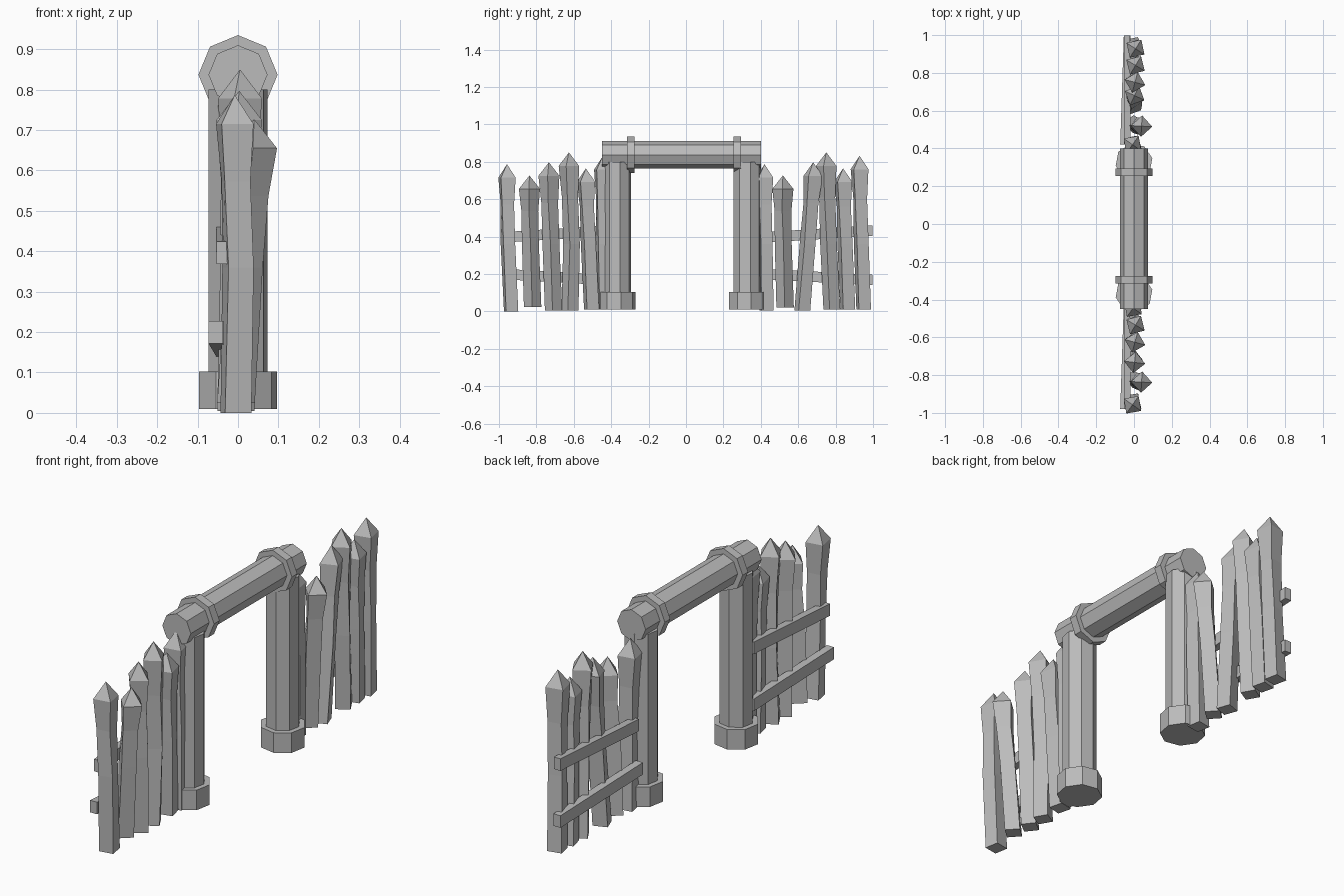
import bpy, bmesh, math
from mathutils import Vector, Matrix

if "Cube" in bpy.data.objects:
    bpy.data.objects.remove(bpy.data.objects["Cube"])

GREY = (0.5, 0.5, 0.5, 1)
mat = bpy.data.materials.new("plain grey")
mat.use_nodes = True
mat.diffuse_color = GREY
bsdf = mat.node_tree.nodes["Principled BSDF"]
bsdf.inputs["Base Color"].default_value = GREY
bsdf.inputs["Roughness"].default_value = 0.9


def finish(name, bm):
    bmesh.ops.recalc_face_normals(bm, faces=bm.faces)
    mesh = bpy.data.meshes.new(name)
    bm.to_mesh(mesh)
    bm.free()
    mesh.materials.append(mat)
    obj = bpy.data.objects.new(name, mesh)
    bpy.context.collection.objects.link(obj)
    return obj


def octagon(name, start, end, radius, turn):
    """Eight-sided prism between two points."""
    start, end = Vector(start), Vector(end)
    axis = end - start
    bm = bmesh.new()
    bmesh.ops.create_cone(bm, cap_ends=True, segments=8, radius1=radius,
                          radius2=radius, depth=axis.length)
    bm.transform(Matrix.Translation((start + end) / 2)
                 @ axis.to_track_quat("Z", "Y").to_matrix().to_4x4()
                 @ Matrix.Rotation(math.radians(turn), 4, "Z"))
    finish(name, bm)


def picket(name, base, mid, neck, tip, turn):
    """Rough square stake: narrow waist, wide shoulder, pointed tip."""
    base, mid, neck, tip = map(Vector, (base, mid, neck, tip))
    upper = mid.lerp(neck, 0.6)
    bm = bmesh.new()
    rings = []
    for centre, side, twist in ((base, 0.066, 0), (mid, 0.064, 4),
                                (upper, 0.064, -3), (neck, 0.08, 0)):
        ring = []
        for k in range(4):
            a = math.radians(45 + 90 * k + turn + twist)
            r = side * math.sqrt(0.5)
            ring.append(bm.verts.new(centre + Vector((r * math.cos(a), r * math.sin(a), 0))))
        rings.append(ring)
    point = bm.verts.new(tip)
    bm.faces.new(rings[0])
    for k in range(4):
        n = (k + 1) % 4
        for lo, hi in zip(rings, rings[1:]):
            bm.faces.new((lo[k], lo[n], hi[n], hi[k]))
        bm.faces.new((rings[-1][k], rings[-1][n], point))
    finish(name, bm)


def rail(name, start, end, width, height):
    """Plank with upright ends."""
    bm = bmesh.new()
    bmesh.ops.create_cube(bm, size=1)
    start, end = Vector(start), Vector(end)
    for v in bm.verts:
        p = start if v.co.y < 0 else end
        v.co = p + Vector((v.co.x * width, 0, v.co.z * height))
    finish(name, bm)


# Gate posts, footings, beam and binding rings
BEAM_Z = 0.837
for label, y in (("right", -0.368), ("left", 0.328)):
    octagon(label + "_post", (0, y, 0.05), (0, y, 0.8), 0.075, 12)
    octagon(label + "_footing", (0, y, 0.01), (0, y, 0.103), 0.099, 12)
octagon("beam", (0, -0.45, BEAM_Z), (0, 0.4, BEAM_Z), 0.073, 0)
for label, y in (("right", -0.295), ("left", 0.275)):
    octagon(label + "_beam_ring", (0, y - 0.02, BEAM_Z), (0, y + 0.02, BEAM_Z), 0.098, 0)

# Pickets: base y, waist y, neck y, base height, tip height, neck x, turn
pickets = [
    (-0.935, -0.952, -0.957, 0.00, 0.787, -0.008, 10),
    (-0.82, -0.832, -0.837, 0.025, 0.727, 0.040, 42),
    (-0.708, -0.722, -0.733, 0.005, 0.797, 0.003, 38),
    (-0.62, -0.612, -0.626, 0.005, 0.850, 0.005, 30),
    (-0.505, -0.522, -0.535, 0.01, 0.765, 0.008, 14),
    (-0.435, -0.445, -0.445, 0.01, 0.830, -0.005, 10),
    (0.430, 0.424, 0.420, 0.005, 0.787, -0.008, 10),
    (0.530, 0.520, 0.518, 0.02, 0.727, 0.040, 42),
    (0.622, 0.650, 0.680, 0.005, 0.797, 0.003, 20),
    (0.780, 0.762, 0.750, 0.01, 0.850, 0.005, 30),
    (0.865, 0.850, 0.840, 0.01, 0.765, 0.008, 14),
    (0.950, 0.937, 0.928, 0.01, 0.832, 0.008, 12),
]
for i, (yb, ym, yn, low, top, x, turn) in enumerate(pickets, 1):
    lean = max(x, 0)
    picket(f"picket_{i}", (-0.005, yb, low), (lean * 0.4, ym, 0.36),
           (x, yn, top - 0.072), (x, yn, top), turn)

# Two slanting rails behind each fence side
for label, a, b in (("right", -0.98, -0.42), ("left", 0.42, 0.997)):
    rail(label + "_upper_rail", (-0.036, a, 0.396), (-0.037, b, 0.432), 0.034, 0.056)
    rail(label + "_lower_rail", (-0.055, a, 0.2), (-0.036, b, 0.168), 0.036, 0.056)
